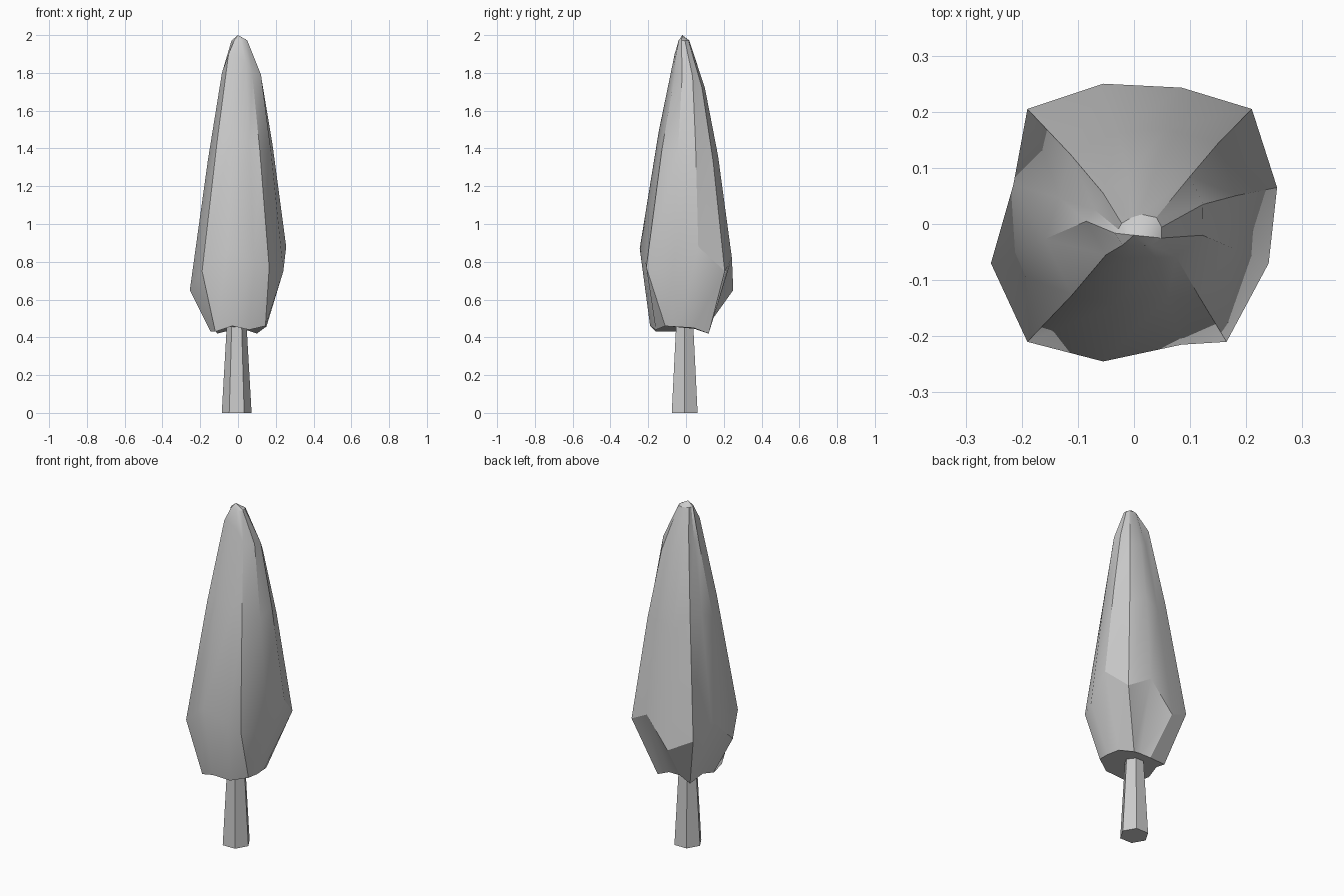
import bpy, bmesh
from mathutils import Vector
from math import radians, cos, sin, tau

if "Cube" in bpy.data.objects:
    bpy.data.objects.remove(bpy.data.objects["Cube"])


def loft(name, rings, tip=None, angle=30):
    """Skin a stack of equal-sided rings, closing both ends."""
    bm = bmesh.new()
    loops = [[bm.verts.new(p) for p in ring] for ring in rings]
    n = len(rings[0])
    for a, b in zip(loops, loops[1:]):
        for i in range(n):
            j = (i + 1) % n
            bm.faces.new((a[i], a[j], b[j], b[i]))
    bm.faces.new(loops[0][::-1])
    if tip:
        top = bm.verts.new(tip)
        for i in range(n):
            bm.faces.new((loops[-1][i], loops[-1][(i + 1) % n], top))
    else:
        bm.faces.new(loops[-1])
    bmesh.ops.recalc_face_normals(bm, faces=bm.faces)
    mesh = bpy.data.meshes.new(name)
    bm.to_mesh(mesh)
    bm.free()
    obj = bpy.data.objects.new(name, mesh)
    bpy.context.collection.objects.link(obj)
    bpy.ops.object.select_all(action='DESELECT')
    obj.select_set(True)
    bpy.context.view_layer.objects.active = obj
    bpy.ops.object.shade_smooth_by_angle(angle=radians(angle))
    return obj


# Foliage: irregular ribs, each with a base, widest and shoulder point
base = [(-.03, -.19, .46), (.06, -.16, .44), (.145, -.11, .46), (.15, -.04, .455),
        (.14, .04, .45), (.10, .12, .42), (.04, .10, .44), (-.03, .10, .44),
        (-.11, .12, .42), (-.13, .03, .45), (-.145, -.05, .43), (-.12, -.16, .43)]
wide = [(-.055, -.245, .87), (.085, -.215, .80), (.165, -.21, .77), (.24, -.07, .75),
        (.255, .065, .88), (.21, .205, .75), (.085, .243, .82), (-.055, .25, .65),
        (-.19, .205, .72), (-.215, .07, .80), (-.255, -.07, .65), (-.19, -.21, .75)]
shoulder = [(-.02, -.06, 1.90), (.04, -.06, 1.86), (.075, -.058, 1.80), (.122, -.02, 1.79),
            (.123, .035, 1.78), (.10, .085, 1.72), (.035, .10, 1.72), (-.01, .085, 1.75),
            (-.055, .055, 1.86), (-.07, .025, 1.80), (-.085, .005, 1.80), (-.05, -.055, 1.90)]
mid = []
for w, s in zip(wide, shoulder):
    p = Vector(w).lerp(Vector(s), .6)
    mid.append((p.x * 1.04, p.y * 1.08, p.z))
crown = [(x * .4, y * .35 - .018, 1.972) for x, y, z in shoulder]
loft("foliage", [base, wide, mid, shoulder, crown], tip=(0, -.02, 2))


# Trunk: tapered six-sided post
def hexagon(r, z):
    return [(r * cos(tau * i / 6) - .007, r * sin(tau * i / 6) - .007, z) for i in range(6)]


loft("trunk", [hexagon(.079, 0), hexagon(.052, .47)])
